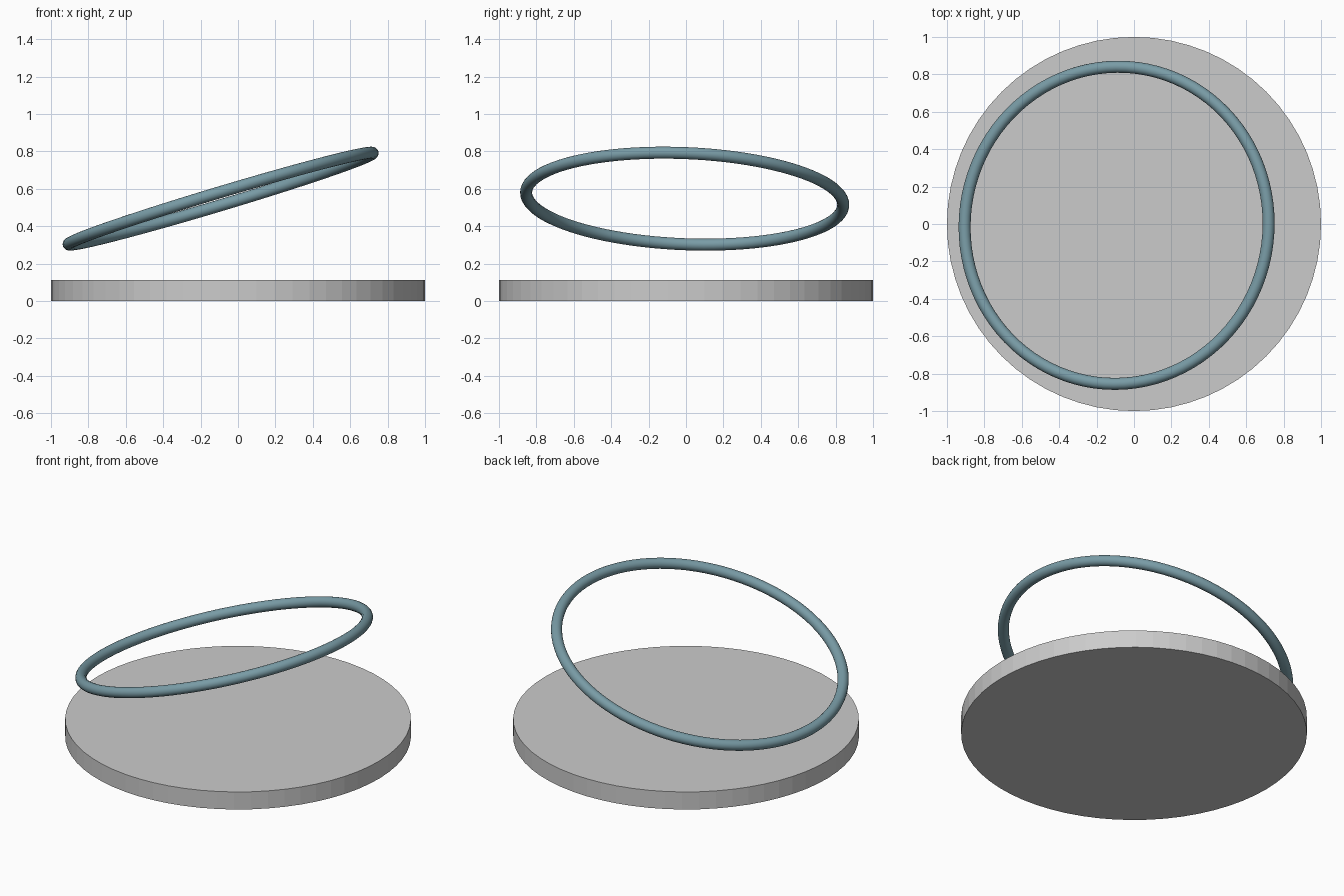
import bpy, math
from mathutils import Vector

if "Cube" in bpy.data.objects:
    bpy.data.objects.remove(bpy.data.objects["Cube"])

# Round flat base
bpy.ops.mesh.primitive_cylinder_add(vertices=64, radius=1.0, depth=0.112, location=(0, 0, 0.056))
base = bpy.context.object
base.name = "base_disc"

# Tilted floating ring
bpy.ops.mesh.primitive_torus_add(major_segments=96, minor_segments=20,
                                 major_radius=0.8485, minor_radius=0.032)
ring = bpy.context.object
ring.name = "tilted_ring"
normal = Vector((-0.287, 0.04, 0.957)).normalized()
ring.rotation_euler = Vector((0, 0, 1)).rotation_difference(normal).to_euler()
ring.location = (-0.093, -0.007, 0.547)
bpy.ops.object.shade_smooth_by_angle(angle=math.radians(40))

# Muted teal for the ring
teal = bpy.data.materials.new("muted_teal")
teal.diffuse_color = (0.19, 0.33, 0.38, 1)
teal.use_nodes = True
teal.node_tree.nodes["Principled BSDF"].inputs["Base Color"].default_value = teal.diffuse_color
ring.data.materials.append(teal)
